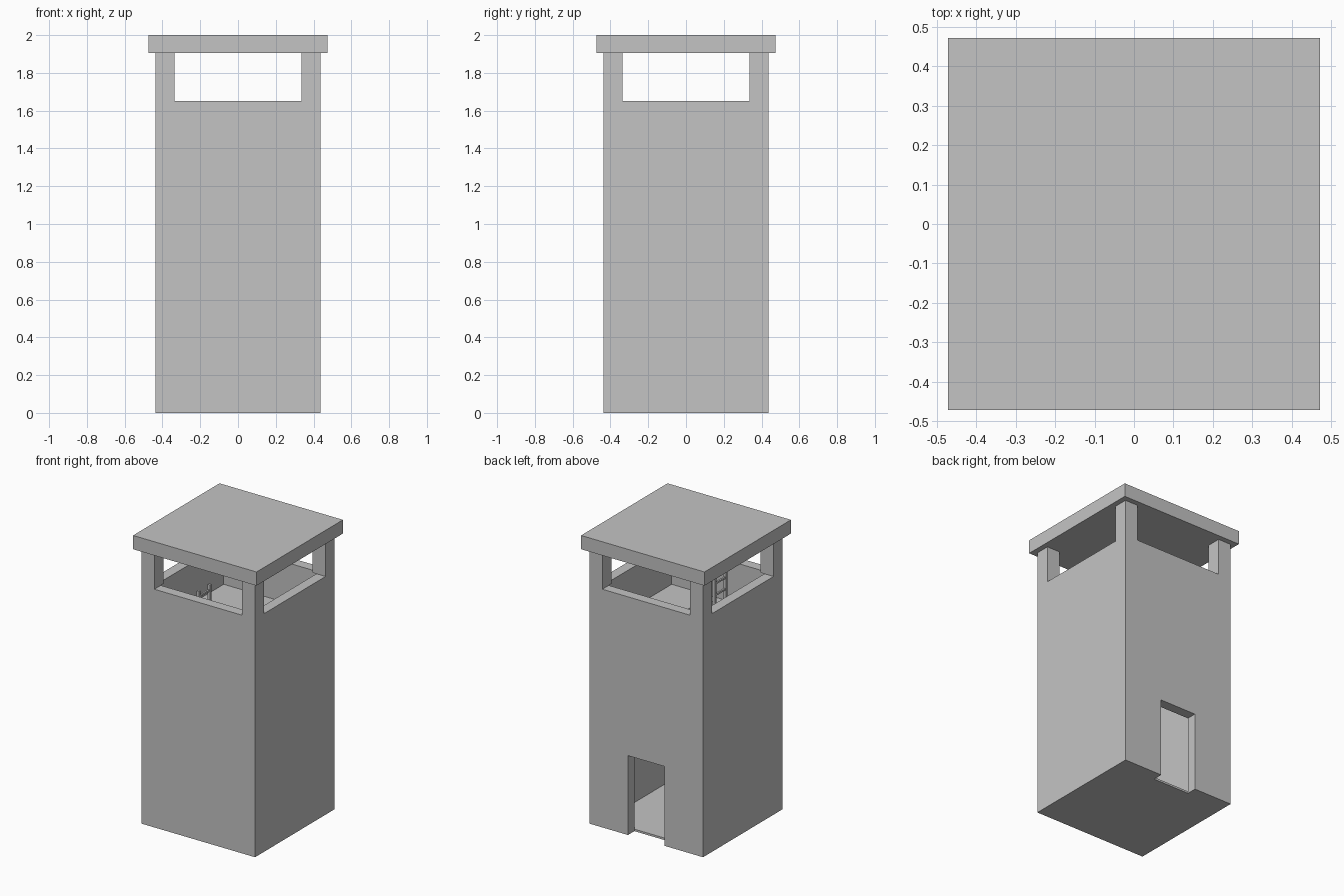
import bpy
import bmesh

if "Cube" in bpy.data.objects:
    bpy.data.objects.remove(bpy.data.objects["Cube"])

# One flat colour for the whole tower
grey = bpy.data.materials.new("plain_grey")
grey.diffuse_color = (0.55, 0.55, 0.55, 1.0)
grey.use_nodes = True
grey.node_tree.nodes["Principled BSDF"].inputs["Base Color"].default_value = grey.diffuse_color

BODY, WALL, POST, ROOF = 0.436, 0.07, 0.10, 0.473
LEDGE, EAVE, DECK = 1.65, 1.905, 1.37
INNER = BODY - WALL


def boxes(name, spans):
    """One object from boxes given as (x0, x1, y0, y1, z0, z1)."""
    bm = bmesh.new()
    for x0, x1, y0, y1, z0, z1 in spans:
        verts = bmesh.ops.create_cube(bm, size=1.0)["verts"]
        for v in verts:
            v.co = ((x0 + x1) / 2 + v.co.x * (x1 - x0),
                    (y0 + y1) / 2 + v.co.y * (y1 - y0),
                    (z0 + z1) / 2 + v.co.z * (z1 - z0))
    mesh = bpy.data.meshes.new(name)
    bm.to_mesh(mesh)
    bm.free()
    mesh.materials.append(grey)
    obj = bpy.data.objects.new(name, mesh)
    bpy.context.collection.objects.link(obj)
    return obj


def cut(target, name, span):
    """Subtract a hidden box from the target."""
    cutter = boxes(name, [span])
    cutter.hide_render = True
    cutter.display_type = 'WIRE'
    mod = target.modifiers.new(name, 'BOOLEAN')
    mod.operation = 'DIFFERENCE'
    mod.solver = 'EXACT'
    mod.object = cutter


# Hollow shaft with a doorway in the back wall
walls = boxes("tower_walls", [(-BODY, BODY, -BODY, BODY, 0, LEDGE)])
cut(walls, "shaft_cutter", (-INNER, INNER, -INNER, INNER, -0.1, LEDGE + 0.1))
cut(walls, "door_cutter", (-0.14, 0.14, INNER - 0.05, BODY + 0.1, -0.1, 0.55))

# Ground floor and lookout deck with a ladder hatch
boxes("ground_floor", [(-INNER, INNER, -INNER, INNER, 0, 0.014)])
deck = boxes("lookout_deck", [(-INNER, INNER, -INNER, INNER, DECK - 0.03, DECK)])
cut(deck, "hatch_cutter", (-0.14, 0.07, -0.30, -0.10, DECK - 0.1, DECK + 0.1))

# Four corner posts
for side, sx in (("left", -1), ("right", 1)):
    for end, sy in (("front", -1), ("back", 1)):
        xs = sorted((sx * BODY, sx * (BODY - POST)))
        ys = sorted((sy * BODY, sy * (BODY - POST)))
        boxes(f"{end}_{side}_post", [(*xs, *ys, LEDGE, EAVE)])

# Flat overhanging roof
boxes("roof_slab", [(-ROOF, ROOF, -ROOF, ROOF, EAVE, 2.0)])

# Ladder up through the hatch
LX, LY0, LY1, LTOP = -0.12, -0.26, -0.14, 1.63
R = 0.009
boxes("ladder_rails", [(LX - R, LX + R, y - R, y + R, 0.014, LTOP) for y in (LY0, LY1)])
boxes("ladder_rungs", [(LX - 0.006, LX + 0.006, LY0 + R, LY1 - R, z - 0.006, z + 0.006)
                       for z in (0.08 * i + 0.07 for i in range(20))])
